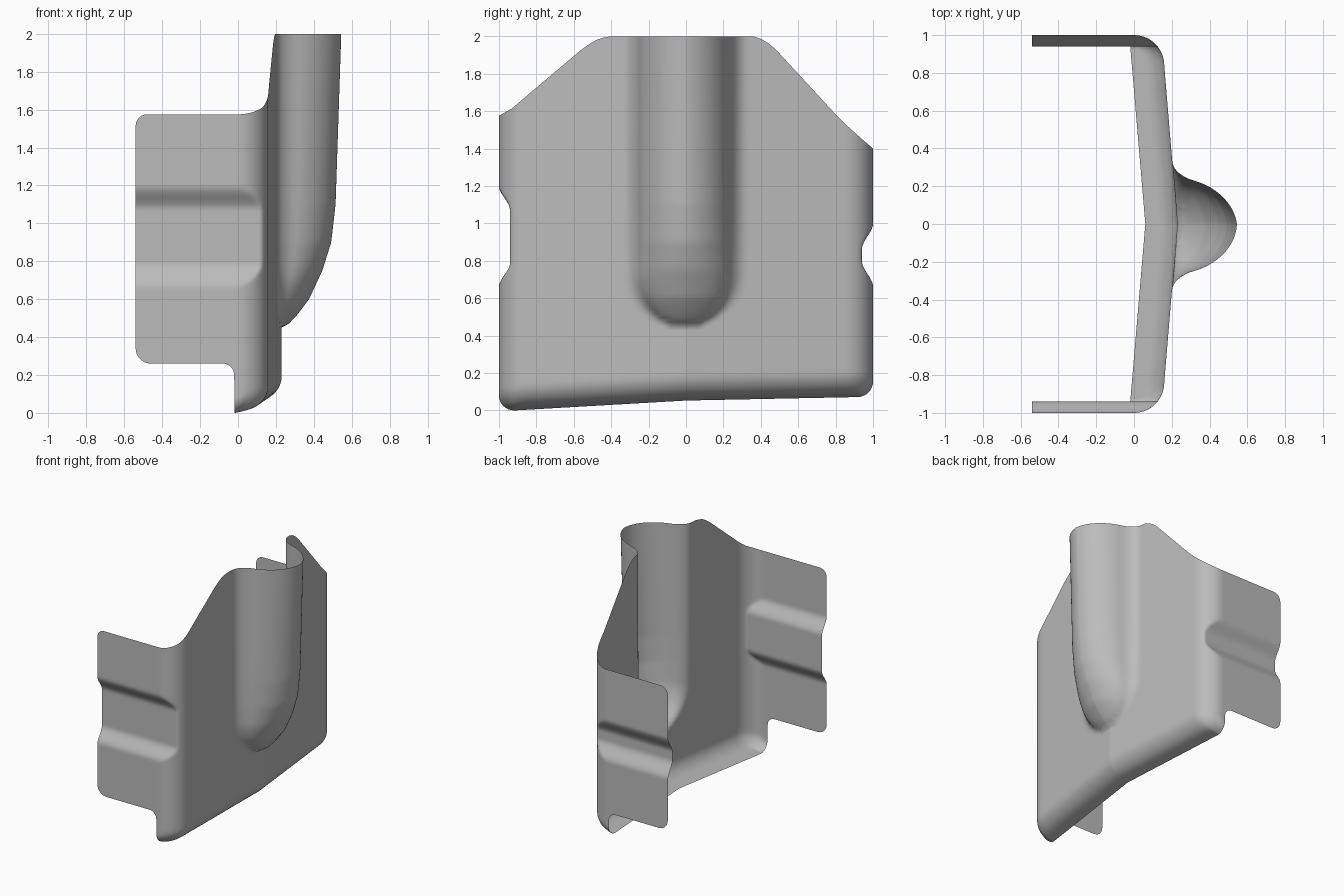
import bpy, bmesh
from math import sin, cos, pi, sqrt

cube = bpy.data.objects.get("Cube")
if cube:
    bpy.data.objects.remove(cube)

END, NECK, CORNER = -0.54, -0.02, 0.16   # flange tip, flange root, bend radius


def interp(points, t):
    """Piecewise linear lookup."""
    for (a, fa), (b, fb) in zip(points, points[1:]):
        if t <= b:
            return fa + (fb - fa) * max(0, t - a) / (b - a)
    return points[-1][1]


def smooth(t):
    t = min(1, max(0, t))
    return t * t * (3 - 2 * t)


# Outlines and heights of the sheet
TOP = [(-1, 1.575), (-.93, 1.615), (-.83, 1.7), (-.54, 1.945), (-.48, 1.98), (-.42, 2),
       (.36, 2), (.42, 1.98), (.48, 1.93), (.83, 1.55), (.93, 1.46), (1, 1.4)]
RIDGE = [(.45, .02), (.52, .085), (.6, .145), (.75, .215), (.9, .262), (1.1, .285), (2, .315)]


def top_edge(x, y):
    e = min(.06, x - END)
    return interp(TOP, y) - (.06 - sqrt(.0036 - (.06 - e) ** 2))


def flange_bottom(x):
    if x < -.2:
        e = min(.08, x - END)
        return .26 + .08 - sqrt(.0064 - (.08 - e) ** 2)
    e = max(0, x + .08)
    return .2 + sqrt(max(0, .0036 - e * e))


def floor(x, y):
    return max(0, .035 + .039 * y + .22 * (x - NECK))


def groove(y, z):
    """Depth of the pressed groove in each side flange."""
    lo, hi, ramp = (.66, 1.2, .13) if y < 0 else (.66, 1.0, .14)
    return .06 * smooth((z - lo) / ramp) * smooth((hi - z) / ramp)


def bulge(y, z):
    """Outward height of the half-round channel."""
    if z < .46:
        return 0
    h = interp(RIDGE, z)
    w = .255 * sqrt(max(.02, 1 - (max(0, .75 - z) / .3) ** 2))
    s = abs(y + .01) / w
    dome = sqrt(max(0, 1 - s * s))
    fillet = .32 * max(0, (1.42 - s) / .48) ** 3 if s > .94 else 0
    return h * max(dome, fillet)


def place(x, y, z):
    limit = 1 - groove(y, z)
    return (x + bulge(y, z), max(-limit, min(limit, y)), z)


# Plan path: side flange, bend, front plate, bend, side flange
def side(s):
    xs = [END + d for d in (0, .002, .008, .018, .03, .045, .06, .08)]
    xs += [-.42 + .034 * i for i in range(11)]
    xs += [-.07, -.06, -.05, -.04, -.03, -.024, NECK]
    pts = [(x, s, False) for x in xs]
    pts += [(NECK + .001, s, True), (-.01, s, True)]
    for i in range(15):
        a = i / 14 * pi / 2 * .95
        pts.append((CORNER * sin(a), s * (1 - CORNER + CORNER * cos(a)), True))
    return pts


plate_y = [-.8 + .04 * i for i in range(10)] + [-.4 + .008 * i for i in range(101)]
plate_y += [.44 + .04 * i for i in range(10)]
path = side(-1) + [(.23 - .07 * abs(y) / .84, y, True) for y in plate_y] + side(1)[::-1]

bm = bmesh.new()
LOW, HIGH, ARC, FLAT = 12, 70, 8, 4
walls, lips = [], []
for x, y, has_lip in path:
    lip = []
    if has_lip:
        # Bottom lip rolls inward to a shallow V edge
        qy = max(-.92, min(.92, y))
        qx = NECK + .08 * (1 - abs(qy) / .94)
        dx, dy = qx - x, qy - y
        dist = sqrt(dx * dx + dy * dy)
        r = min(.1, dist)
        steps = [(r * (1 - cos(a)), r * (1 - sin(a)))
                 for a in (i / ARC * pi / 2 for i in range(ARC + 1))]
        steps += [(r + (dist - r) * i / FLAT, 0) for i in range(1, FLAT + 1)]
        for d, up in steps:
            px, py = x + dx * d / dist, y + dy * d / dist
            lip.append(bm.verts.new((px, py, floor(px, py) + up)))
        bottom = lip[0].co.z
    else:
        bottom = flange_bottom(x)
    top, mid = top_edge(x, y), .45
    zs = [bottom + (mid - bottom) * i / LOW for i in range(LOW)]
    zs += [mid + (top - mid) * i / HIGH for i in range(HIGH + 1)]
    wall = [bm.verts.new(place(x, y, z)) for z in zs]
    if lip:
        bm.verts.remove(wall[0])
        wall[0] = lip[0]
    walls.append(wall)
    lips.append(lip)


def bridge(a, b):
    for i in range(min(len(a), len(b)) - 1):
        bm.faces.new((a[i], b[i], b[i + 1], a[i + 1]))


for i in range(len(path) - 1):
    bridge(walls[i], walls[i + 1])
    bridge(lips[i + 1], lips[i])
bmesh.ops.remove_doubles(bm, verts=bm.verts[:], dist=.0002)

mesh = bpy.data.meshes.new("pressed_bracket")
bm.to_mesh(mesh)
bm.free()
for p in mesh.polygons:
    p.use_smooth = True
bracket = bpy.data.objects.new("pressed_bracket", mesh)
bpy.context.collection.objects.link(bracket)

# Plain grey sheet metal
metal = bpy.data.materials.new("grey_metal")
metal.use_nodes = True
grey = (.5, .5, .5, 1)
metal.diffuse_color = grey
metal.node_tree.nodes["Principled BSDF"].inputs["Base Color"].default_value = grey
mesh.materials.append(metal)
